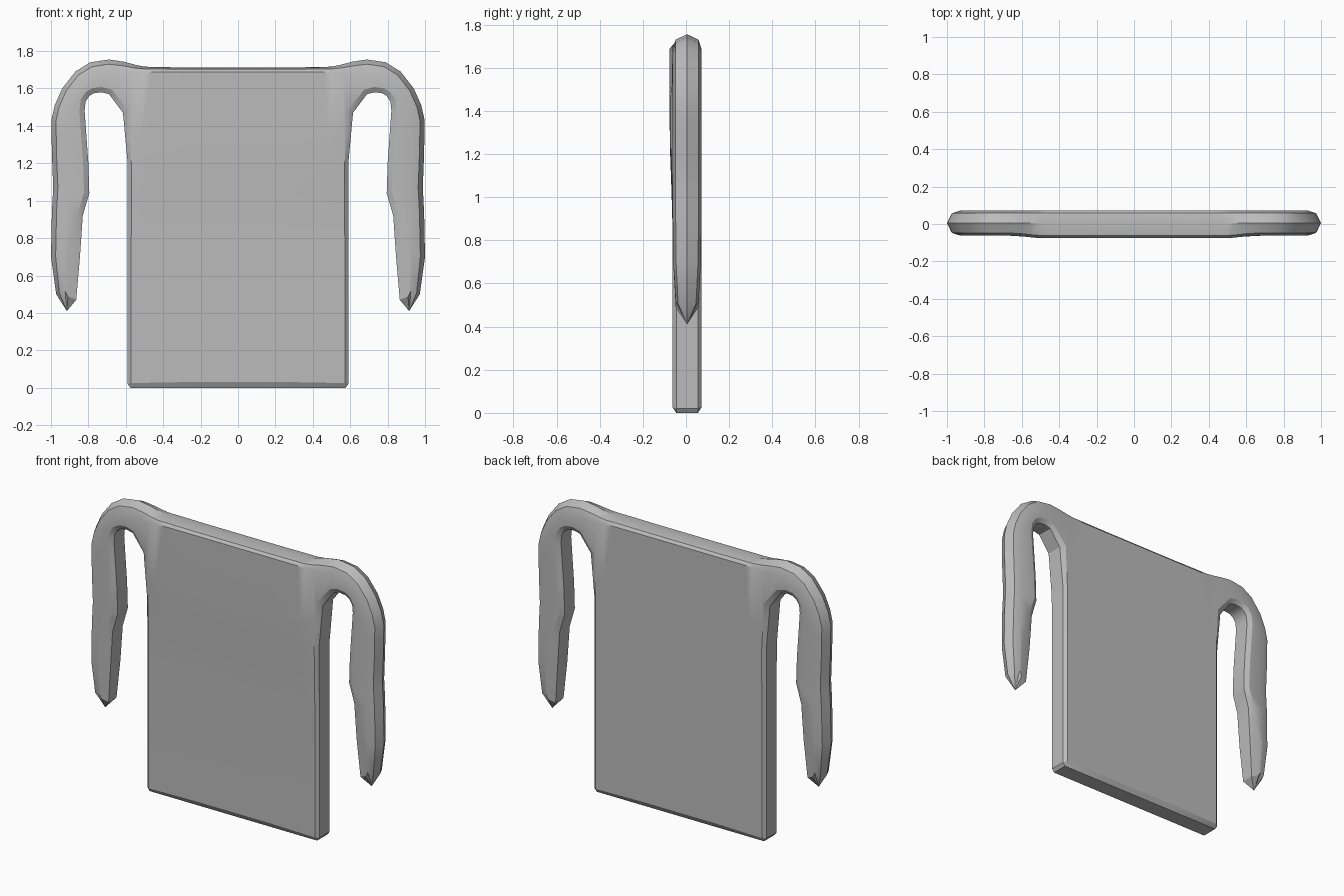
import bpy, bmesh
from mathutils import Vector

if "Cube" in bpy.data.objects:
    bpy.data.objects.remove(bpy.data.objects["Cube"])

MID_Y = 0.005

# Stations from the arm tip, over the shoulder, down the slab side to its middle:
# (outer x, outer z, inner x, inner z, outer inset, inner inset, thickness)
stations = [
    (0.915, 0.41, 0.915, 0.41, 0.0, 0.0, 0.0),
    (0.972, 0.50, 0.865, 0.47, 0.72, 1.7, 0.78),
    (1.000, 0.70, 0.845, 0.70, 1.0, 2.6, 0.96),
    (0.995, 0.94, 0.830, 0.92, 1.0, 1.1, 1.0),
    (0.988, 1.07, 0.795, 1.04, 1.0, 1.0, 1.0),
    (0.995, 1.25, 0.800, 1.20, 1.0, 1.0, 1.0),
    (0.998, 1.43, 0.820, 1.48, 1.0, 1.0, 1.0),
    (0.980, 1.51, 0.815, 1.53, 1.0, 1.0, 1.0),
    (0.940, 1.60, 0.795, 1.56, 1.0, 1.0, 1.0),
    (0.870, 1.69, 0.770, 1.575, 1.0, 1.0, 1.0),
    (0.790, 1.74, 0.730, 1.58, 1.0, 1.0, 1.0),
    (0.690, 1.755, 0.690, 1.57, 1.0, 1.0, 1.0),
    (0.610, 1.743, 0.615, 1.47, 0.9, 1.2, 1.0),
    (0.550, 1.727, 0.590, 1.20, 0.7, 0.7, 1.0),
    (0.500, 1.717, 0.590, 0.02, 0.5, 0.7, 1.0),
    (0.460, 1.715, 0.575, 0.00, 0.4, 1.0, 1.0),
    (0.250, 1.712, 0.250, 0.00, 0.35, 1.1, 1.0),
]
stations += [(-a, b, -c, d, e, f, g) for a, b, c, d, e, f, g in reversed(stations)]


def inward(path, side):
    """Unit normals along an open path, pointing into the solid."""
    result = []
    for i in range(len(path)):
        n = Vector((0, 0))
        for p, q in ((i - 1, i), (i, i + 1)):
            if p >= 0 and q < len(path):
                t = (path[q] - path[p]).normalized()
                n += Vector((-t.y, t.x)) * side
        result.append(n.normalized())
    return result


def smooth(v, low, high):
    t = min(max((v - low) / (high - low), 0), 1)
    return t * t * (3 - 2 * t)


outer = [Vector(s[0:2]) for s in stations]
inner = [Vector(s[2:4]) for s in stations]
outer_n, inner_n = inward(outer, 1), inward(inner, -1)

# Loft: each ring has an outer ridge, broad outer bevels and small inner bevels
bm = bmesh.new()
rings = []
for s, o, i, on, inn in zip(stations, outer, inner, outer_n, inner_n):
    front = [(o + on * 0.025 * s[4], 0.053), (o + on * 0.07 * s[4], 0.067),
             (i + inn * 0.028 * s[5], 0.067), (i, 0.05)]
    section = [(o, 0.0)] + [(p, -y) for p, y in front] + list(reversed(front))
    rings.append([bm.verts.new((p.x, MID_Y + y * s[6], p.y)) for p, y in section])
for a, b in zip(rings, rings[1:]):
    for k in range(len(a)):
        m = (k + 1) % len(a)
        bm.faces.new((a[k], a[m], b[m], b[k]))
bmesh.ops.remove_doubles(bm, verts=bm.verts, dist=0.0005)

# Slight chest bulge on the upper front of the slab
for z in (0.85, 1.02, 1.2, 1.35):
    bmesh.ops.bisect_plane(bm, geom=bm.verts[:] + bm.edges[:] + bm.faces[:],
                           plane_co=(0, 0, z), plane_no=(0, 0, 1))
for v in bm.verts:
    if v.co.y < -0.03:
        v.co.y -= 0.014 * smooth(v.co.z, 0.8, 1.35) * (1 - smooth(abs(v.co.x), 0.48, 0.66))
bmesh.ops.recalc_face_normals(bm, faces=bm.faces)

mesh = bpy.data.meshes.new("slab_with_arms")
bm.to_mesh(mesh)
bm.free()
body = bpy.data.objects.new("slab_with_arms", mesh)
bpy.context.collection.objects.link(body)

# Single grey finish
grey = bpy.data.materials.new("plain_grey")
grey.diffuse_color = (0.5, 0.5, 0.5, 1)
grey.use_nodes = True
grey.node_tree.nodes["Principled BSDF"].inputs["Base Color"].default_value = grey.diffuse_color
mesh.materials.append(grey)

bpy.context.view_layer.objects.active = body
body.select_set(True)
bpy.ops.object.shade_smooth_by_angle(angle=0.5)
